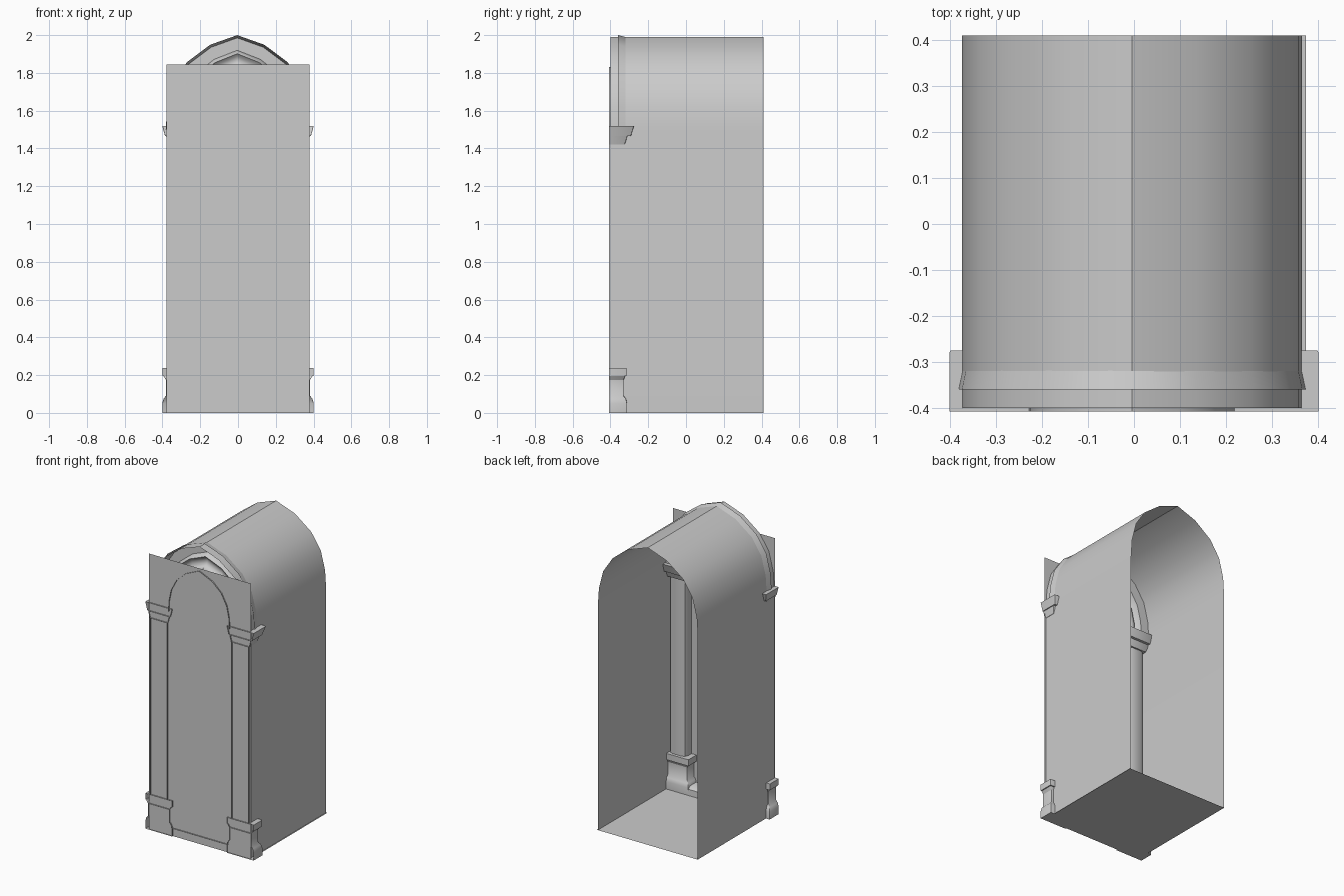
import bpy, bmesh, math

cube = bpy.data.objects.get("Cube")
if cube:
    bpy.data.objects.remove(cube, do_unlink=True)

stone = bpy.data.materials.new("grey stone")
stone.use_nodes = True
stone.diffuse_color = (0.6, 0.6, 0.6, 1)
stone.node_tree.nodes["Principled BSDF"].inputs["Base Color"].default_value = (0.6, 0.6, 0.6, 1)


def make(name, rows, closed=False, caps=(), smooth=None):
    """Skin consecutive rows of points; caps lists the rows to fill."""
    bm = bmesh.new()
    grid = [[bm.verts.new(p) for p in row] for row in rows]
    n = len(rows[0])
    for a, b in zip(grid, grid[1:]):
        for i in range(n if closed else n - 1):
            j = (i + 1) % n
            bm.faces.new((a[i], a[j], b[j], b[i]))
    for i in caps:
        bm.faces.new(grid[i])
    bmesh.ops.recalc_face_normals(bm, faces=bm.faces)
    mesh = bpy.data.meshes.new(name)
    bm.to_mesh(mesh)
    bm.free()
    mesh.materials.append(stone)
    obj = bpy.data.objects.new(name, mesh)
    bpy.context.collection.objects.link(obj)
    if smooth:
        bpy.ops.object.select_all(action='DESELECT')
        obj.select_set(True)
        bpy.context.view_layer.objects.active = obj
        bpy.ops.object.shade_smooth_by_angle(angle=math.radians(smooth))
    return obj


def mirror_arch(half):
    return half + [(-x, z) for x, z in reversed(half[:-1])]


# Pointed arch outlines, from right springing to left springing
inner = mirror_arch([(.225, 1.5), (.222, 1.57), (.205, 1.65), (.165, 1.725), (.1, 1.785), (0, 1.83)])
outer = mirror_arch([(.37, 1.5), (.362, 1.62), (.33, 1.745), (.26, 1.85), (.14, 1.94), (0, 1.99)])
SHIFT = -.004


def arch_row(t, y):
    return [(a + (c - a) * t + SHIFT, y, b + (d - b) * t)
            for (a, b), (c, d) in zip(inner, outer)]


# Side walls and barrel vault, one open shell
section = [(.37, 0)] + outer + [(-.37, 0)]
make("walls_and_vault", [[(x + SHIFT, y, z) for x, z in section] for y in (-.40, .41)], smooth=35)

# Floor and the flat door wall
make("floor", [[(x, y, 0) for x in (-.374, .374)] for y in (-.40, .41)])
make("door_wall", [[(x, -.40, z) for x in (-.378, .378)] for z in (0, 1.845)])

# Moulded arch around the door: inner reveal, roll, flat band, flared rim
roll = [(.24 - .24 * math.cos(a), -.36 + .04 * math.sin(a))
        for a in (math.pi * k / 6 for k in range(6))]
profile = [(0, -.408)] + roll + [(.5, -.33), (.56, -.30), (.97, -.30), (1.06, -.36)]
make("arch_moulding", [arch_row(t, y) for t, y in profile], smooth=40)


# Columns engaged in the door wall, open on the wall side
def column_row(cx, half, back, z, cut):
    front = -.408
    return [(cx - half, front, z), (cx - half, back - cut, z), (cx - half + cut * .3, back - cut * .3, z),
            (cx - half + cut, back, z), (cx + half - cut, back, z),
            (cx + half - cut * .3, back - cut * .3, z), (cx + half, back - cut, z), (cx + half, front, z)]


# Each part: levels of (half width, back y, height, corner cut)
parts = {
    "base": [(.099, -.312, 0, .004), (.099, -.312, .05, .004), (.092, -.318, .075, .004),
             (.08, -.33, .09, .004), (.08, -.33, .175, .004)],
    "base_cornice": [(.08, -.33, .175, .004), (.092, -.322, .195, .004),
                     (.099, -.315, .195, .004), (.099, -.315, .237, .004)],
    "shaft": [(.063, -.335, .237, .03), (.063, -.335, 1.42, .03)],
    "neck": [(.066, -.325, 1.42, .004), (.078, -.31, 1.465, .004)],
    "capital": [(.084, -.292, 1.465, .004), (.099, -.275, 1.52, .004)],
}
for side, cx in (("left", .302), ("right", -.302)):
    for part, levels in parts.items():
        rows = [column_row(cx, h, y, z, c) for h, y, z, c in levels]
        make(f"{side}_{part}", rows, caps=(0, -1), smooth=40)

# Low sill between the column bases
make("sill", [[(x, y, z) for x in (-.21, .21)]
              for y, z in ((-.408, .055), (-.335, .055), (-.315, .04), (-.312, 0))], smooth=40)
